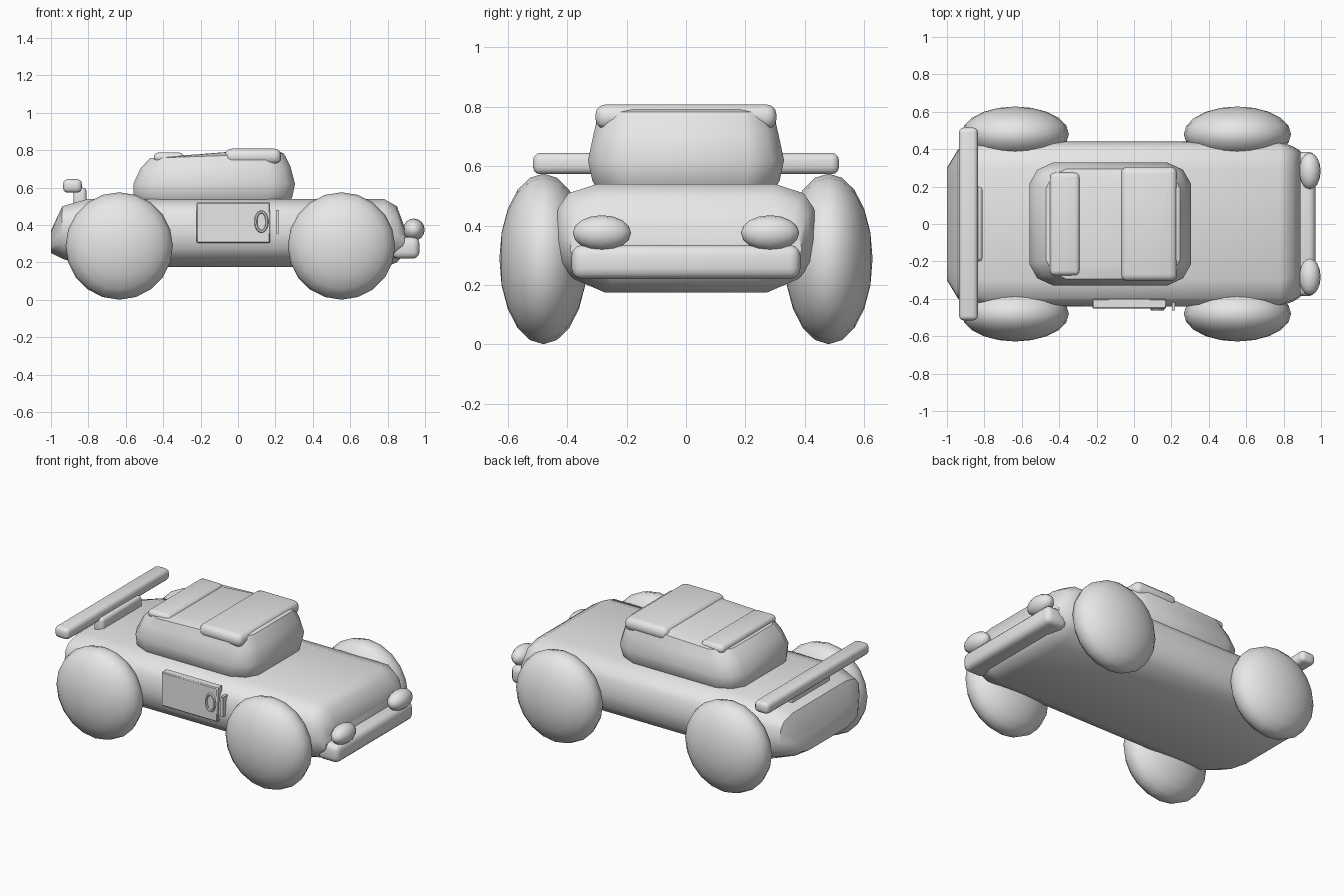
import bpy, bmesh, math
from mathutils import Matrix

if "Cube" in bpy.data.objects:
    bpy.data.objects.remove(bpy.data.objects["Cube"])

grey = bpy.data.materials.new("plain_grey")
grey.use_nodes = True
grey.diffuse_color = (0.8, 0.8, 0.8, 1)
grey.node_tree.nodes["Principled BSDF"].inputs["Base Color"].default_value = (0.8, 0.8, 0.8, 1)


def finish(name, bm, angle=40):
    bmesh.ops.recalc_face_normals(bm, faces=bm.faces)
    mesh = bpy.data.meshes.new(name)
    bm.to_mesh(mesh)
    bm.free()
    mesh.materials.append(grey)
    obj = bpy.data.objects.new(name, mesh)
    bpy.context.collection.objects.link(obj)
    bpy.ops.object.select_all(action='DESELECT')
    obj.select_set(True)
    bpy.context.view_layer.objects.active = obj
    bpy.ops.object.shade_smooth_by_angle(angle=math.radians(angle))
    return obj


def loft(name, rings):
    bm = bmesh.new()
    loops = [[bm.verts.new(p) for p in ring] for ring in rings]
    for a, b in zip(loops, loops[1:]):
        for i in range(len(a)):
            j = (i + 1) % len(a)
            bm.faces.new((a[i], a[j], b[j], b[i]))
    bm.faces.new(loops[0])
    bm.faces.new(loops[-1])
    return finish(name, bm)


def box(name, x, y, z, bevel=0.0, segments=3):
    spans = (x, y, z)
    size = [b - a for a, b in spans]
    mid = [(a + b) / 2 for a, b in spans]
    bm = bmesh.new()
    bmesh.ops.create_cube(bm, size=1, matrix=Matrix.Translation(mid) @ Matrix.Diagonal((*size, 1)))
    if bevel:
        bmesh.ops.bevel(bm, geom=bm.edges[:], offset=bevel, segments=segments,
                        profile=0.5, affect='EDGES', clamp_overlap=True)
    return finish(name, bm)


def ellipsoid(name, centre, radii, segments, rings):
    bm = bmesh.new()
    matrix = Matrix.Translation(centre) @ Matrix.Diagonal((*radii, 1)) @ Matrix.Rotation(math.pi / 2, 4, 'X')
    bmesh.ops.create_uvsphere(bm, u_segments=segments, v_segments=rings, radius=1, matrix=matrix)
    return finish(name, bm, 60)


# Body: rounded cross-section lofted along the length
half = [(0.68, 1), (0.9, 0.83), (0.98, 0.55), (1, 0), (0.97, -0.45), (0.86, -0.75), (0.62, -1)]
section = half + [(-y, z) for y, z in reversed(half)]
stations = [(-1, 0.30, 0.25, 0.37), (-0.94, 0.40, 0.22, 0.50), (-0.80, 0.44, 0.175, 0.54),
            (0.78, 0.44, 0.175, 0.54), (0.85, 0.415, 0.20, 0.50), (0.89, 0.39, 0.25, 0.39)]
loft("body", [[(x, w * y, (lo + hi) / 2 + (hi - lo) / 2 * z) for y, z in section]
              for x, w, lo, hi in stations])

# Cabin: stacked rounded rectangles, roof rising towards the front
corner = [(1, 0.65), (0.9, 0.88), (0.7, 1)]
right_half = corner + [(-x, y) for x, y in reversed(corner)]
outline = right_half + [(-x, -y) for x, y in right_half]
levels = [(0.51, -0.54, 0.27, 0.29, 0), (0.55, -0.56, 0.29, 0.315, 0), (0.62, -0.56, 0.305, 0.33, 0),
          (0.71, -0.52, 0.28, 0.31, 0.01), (0.77, -0.47, 0.245, 0.295, 0.025), (0.786, -0.41, 0.18, 0.255, 0.045)]
loft("cabin", [[((a + b) / 2 + (b - a) / 2 * x, w * y, z + tilt * x / 2) for x, y in outline]
               for z, a, b, w, tilt in levels])

# Roof panels
box("rear_roof_panel", (-0.45, -0.29), (-0.275, 0.275), (0.735, 0.788), 0.025)
box("front_roof_panel", (-0.07, 0.23), (-0.305, 0.305), (0.725, 0.808), 0.035)

# Wheels and headlights
for side, y in (("left", 1), ("right", -1)):
    for end, x in (("front", 0.553), ("rear", -0.635)):
        ellipsoid(f"{end}_{side}_wheel", (x, 0.48 * y, 0.288), (0.287, 0.148, 0.287), 20, 10)
    ellipsoid(f"{side}_headlight", (0.94, 0.283 * y, 0.375), (0.058, 0.098, 0.06), 16, 8)

# Bumper and spoiler
box("front_bumper", (0.82, 0.97), (-0.385, 0.385), (0.22, 0.335), 0.035)
box("spoiler_wing", (-0.935, -0.835), (-0.515, 0.515), (0.573, 0.645), 0.025)
box("spoiler_post", (-0.88, -0.81), (-0.2, 0.2), (0.48, 0.6), 0.02)

# Door with ring handle and trim, on the right side only
box("door", (-0.222, 0.172), (-0.452, -0.40), (0.305, 0.52), 0.005, 1)
bm = bmesh.new()
rings = []
steps, tube = 20, 6
for i in range(steps):
    a = 2 * math.pi * i / steps
    ring = []
    for j in range(tube):
        t = 2 * math.pi * j / tube
        r = 0.008 * math.cos(t)
        ring.append(bm.verts.new((0.125 + (0.03 + r) * math.cos(a), -0.455 + 0.008 * math.sin(t),
                                  0.418 + (0.052 + r) * math.sin(a))))
    rings.append(ring)
for i in range(steps):
    a, b = rings[i], rings[(i + 1) % steps]
    for j in range(tube):
        k = (j + 1) % tube
        bm.faces.new((a[j], b[j], b[k], a[k]))
finish("door_handle", bm)
box("door_trim", (0.202, 0.22), (-0.463, -0.42), (0.355, 0.48))
